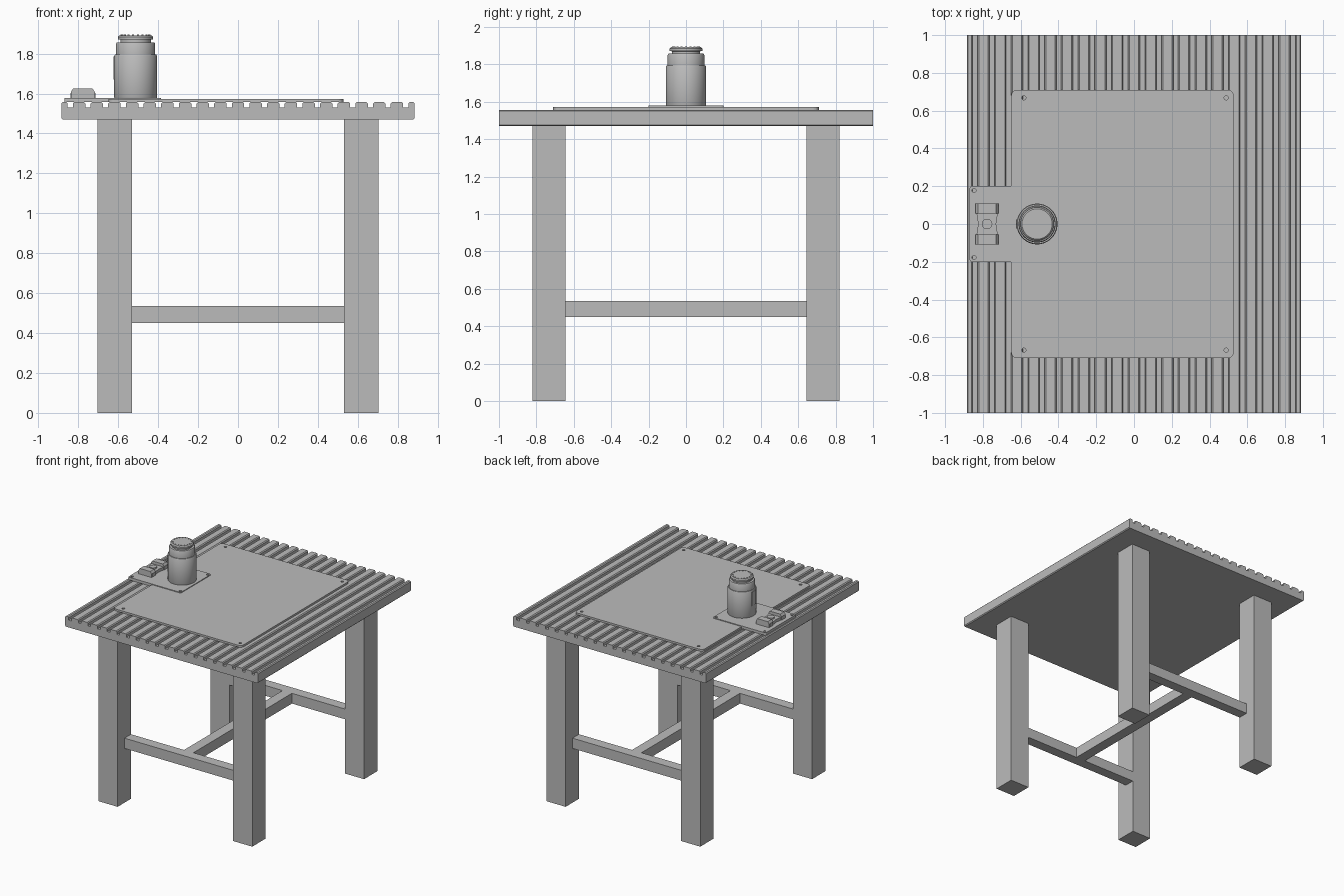
import bpy, bmesh, math
from mathutils import Matrix

cube = bpy.data.objects.get("Cube")
if cube:
    bpy.data.objects.remove(cube, do_unlink=True)

grey = bpy.data.materials.new("plain grey")
grey.use_nodes = True
COLOUR = (0.5, 0.5, 0.5, 1)
grey.diffuse_color = COLOUR
grey.node_tree.nodes["Principled BSDF"].inputs["Base Color"].default_value = COLOUR


def finish(name, bm):
    bmesh.ops.recalc_face_normals(bm, faces=bm.faces)
    mesh = bpy.data.meshes.new(name)
    bm.to_mesh(mesh)
    bm.free()
    mesh.materials.append(grey)
    ob = bpy.data.objects.new(name, mesh)
    bpy.context.collection.objects.link(ob)
    return ob


def box(name, x0, x1, y0, y1, z0, z1):
    bm = bmesh.new()
    size = Matrix.Diagonal((x1 - x0, y1 - y0, z1 - z0, 1))
    place = Matrix.Translation(((x0 + x1) / 2, (y0 + y1) / 2, (z0 + z1) / 2))
    bmesh.ops.create_cube(bm, size=1, matrix=place @ size)
    return finish(name, bm)


def prism(name, outline, offset):
    """Extrude a closed outline of 3D points along an offset."""
    bm = bmesh.new()
    face = bm.faces.new([bm.verts.new(p) for p in outline])
    top = bmesh.ops.extrude_face_region(bm, geom=[face], use_keep_orig=True)
    verts = [v for v in top["geom"] if isinstance(v, bmesh.types.BMVert)]
    bmesh.ops.translate(bm, verts=verts, vec=offset)
    return finish(name, bm)


def cylinders(name, centres, r, z0, z1, sides=16):
    bm = bmesh.new()
    for x, y in centres:
        bmesh.ops.create_cone(bm, cap_ends=True, segments=sides, radius1=r, radius2=r,
                              depth=z1 - z0, matrix=Matrix.Translation((x, y, (z0 + z1) / 2)))
    return finish(name, bm)


def lathe(name, profile, x, y, steps=64):
    bm = bmesh.new()
    verts = [bm.verts.new((r, 0, z)) for r, z in profile]
    edges = [bm.edges.new(pair) for pair in zip(verts, verts[1:])]
    bmesh.ops.spin(bm, geom=verts + edges, cent=(0, 0, 0), axis=(0, 0, 1),
                   angle=math.tau, steps=steps)
    bmesh.ops.remove_doubles(bm, verts=bm.verts, dist=1e-5)
    bmesh.ops.translate(bm, verts=bm.verts, vec=(x, y, 0))
    ob = finish(name, bm)
    activate(ob)
    bpy.ops.object.shade_smooth_by_angle(angle=math.radians(30))
    return ob


def activate(ob):
    bpy.ops.object.select_all(action='DESELECT')
    ob.select_set(True)
    bpy.context.view_layer.objects.active = ob


def drilled_plate(name, x0, x1, y, z0, z1, corner, holes, hole_r):
    """Rounded plate, symmetric in y, with bolt holes through it."""
    outline = []
    for i, (cx, cy) in enumerate([(x1 - corner, y - corner), (x0 + corner, y - corner),
                                  (x0 + corner, corner - y), (x1 - corner, corner - y)]):
        for k in range(7):
            a = (i + k / 6) * math.pi / 2
            outline.append((cx + corner * math.cos(a), cy + corner * math.sin(a), z0))
    plate = prism(name, outline, (0, 0, z1 - z0))
    drill = cylinders(name + "_drill", holes, hole_r, z0 - 0.01, z1 + 0.01)
    cut = plate.modifiers.new("holes", 'BOOLEAN')
    cut.operation, cut.solver, cut.object = 'DIFFERENCE', 'EXACT', drill
    activate(plate)
    bpy.ops.object.modifier_apply(modifier=cut.name)
    bpy.data.objects.remove(drill, do_unlink=True)
    return plate


# Slotted table top: one cross-section extruded front to back
HALF, TOP, UNDER, SLOT = 0.885, 1.557, 1.47, 1.53
PITCH, GAP, ROUND = HALF / 10, 0.013, 0.007
section = [(-HALF, UNDER + ROUND), (-HALF, TOP - ROUND), (-HALF + ROUND, TOP)]
for i in range(20):
    x = (i - 9.5) * PITCH
    section += [(x - GAP - ROUND, TOP), (x - GAP, TOP - ROUND), (x - GAP, SLOT),
                (x + GAP, SLOT), (x + GAP, TOP - ROUND), (x + GAP + ROUND, TOP)]
section += [(HALF - ROUND, TOP), (HALF, TOP - ROUND), (HALF, UNDER + ROUND),
            (HALF - ROUND, UNDER), (ROUND - HALF, UNDER)]
prism("table_top", [(x, -1, z) for x, z in section], (0, 2, 0))

# Legs and the H-shaped stretcher
for sx, side in ((-1, "right"), (1, "left")):
    for sy, end in ((-1, "front"), (1, "back")):
        xs = sorted((sx * 0.53, sx * 0.705))
        ys = sorted((sy * 0.645, sy * 0.82))
        box(f"{end}_{side}_leg", *xs, *ys, 0, UNDER)
for sy, end in ((-1, "front"), (1, "back")):
    box(end + "_rail", -0.53, 0.53, *sorted((sy * 0.645, sy * 0.73)), 0.45, 0.535)
box("centre_rail", -0.043, 0.043, -0.645, 0.645, 0.45, 0.535)

# Plates lying on the top
drilled_plate("large_plate", -0.65, 0.528, 0.71, TOP, 1.573, 0.03,
              [(x, y) for x in (-0.583, 0.488) for y in (-0.668, 0.668)], 0.011)
drilled_plate("small_plate", -0.87, -0.385, 0.2, TOP, 1.579, 0.012,
              [(x, y) for x in (-0.847, -0.403) for y in (-0.178, 0.178)], 0.011)

# Stepped canister with a bolted cap
CX = -0.513
lathe("canister", [(0, 1.575), (0.105, 1.575), (0.108, 1.582), (0.108, 1.788),
                   (0.104, 1.795), (0.098, 1.795), (0.098, 1.85), (0.094, 1.857),
                   (0.076, 1.857), (0.076, 1.87), (0.088, 1.872), (0.088, 1.884),
                   (0.08, 1.892), (0, 1.892)], CX, 0)
ring = [math.tau * i / 18 for i in range(18)]
cylinders("cap_bolts", [(CX + 0.07 * math.cos(a), 0.07 * math.sin(a)) for a in ring],
          0.005, 1.89, 1.895, 8)
box("canister_side_pad", CX - 0.111, CX - 0.09, -0.025, 0.025, 1.67, 1.785)

# Clamp block: waisted body, raised end caps and a centre knob
prism("clamp_body", [(-0.84, -0.1, 1.578), (-0.715, -0.1, 1.578), (-0.73, 0, 1.578),
                     (-0.715, 0.1, 1.578), (-0.84, 0.1, 1.578), (-0.825, 0, 1.578)],
      (0, 0, 0.025))
for sy, end in ((-1, "front"), (1, "back")):
    ys = sorted((sy * 0.055, sy * 0.108))
    prism(end + "_clamp_end", [(x, ys[0], z) for x, z in
                               ((-0.838, 1.578), (-0.838, 1.608), (-0.825, 1.626),
                                (-0.73, 1.626), (-0.717, 1.608), (-0.717, 1.578))],
          (0, ys[1] - ys[0], 0))
cylinders("clamp_knob", [(-0.778, 0)], 0.028, 1.6, 1.615, 12)
